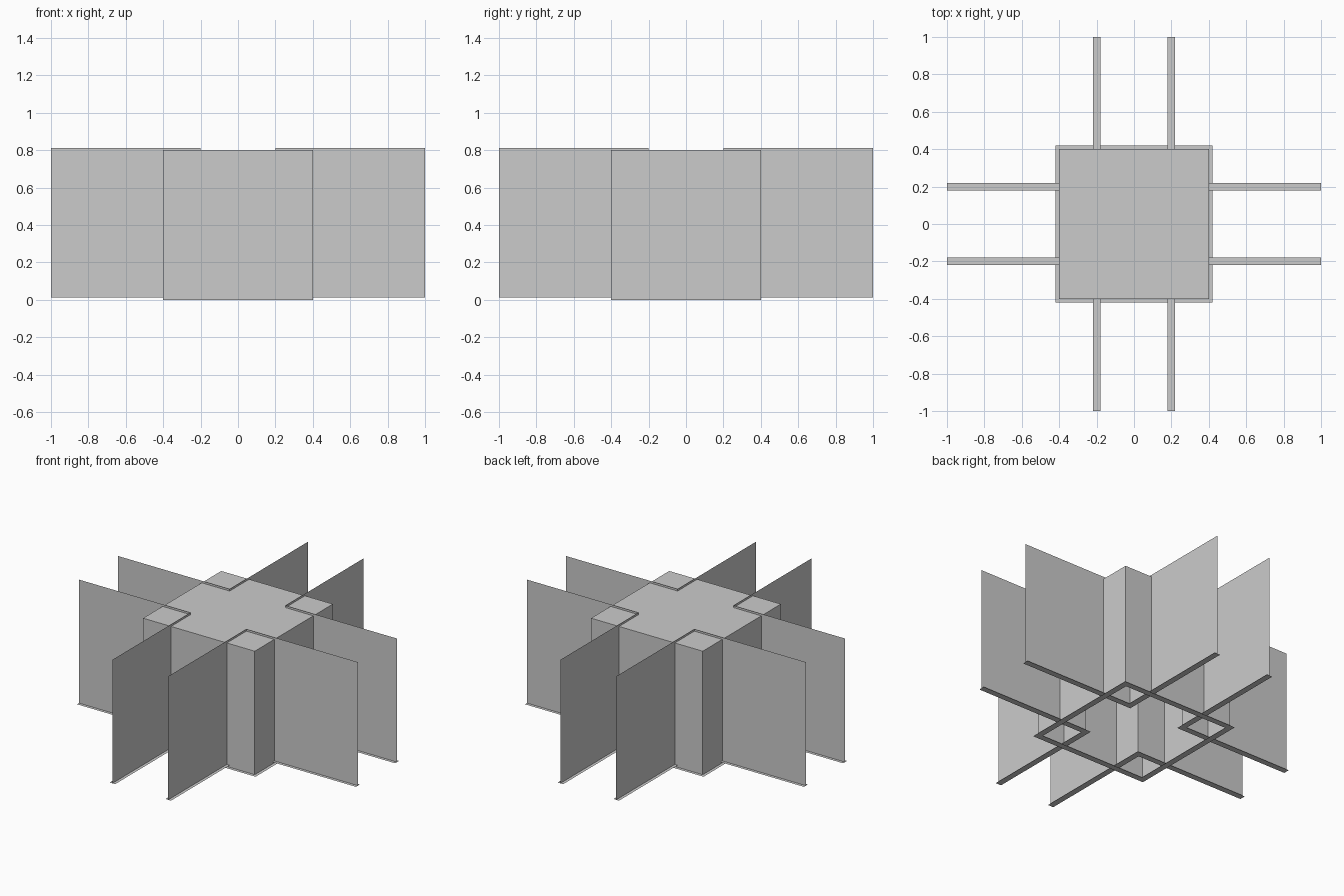
import bpy, bmesh
from mathutils import Vector

if "Cube" in bpy.data.objects:
    bpy.data.objects.remove(bpy.data.objects["Cube"])

H = 0.8      # wall height
HALF = 0.02  # half width of the flat foot strip
LIFT = 0.013 # raised walls sit slightly above the box


def wall_with_foot(name, path, z, closed=False, roof=False):
    """Thin upright wall along a path, with a flat mitred strip along its bottom."""
    bm = bmesh.new()
    pts = [Vector(p) for p in path]
    n = len(pts)
    low = [bm.verts.new((p.x, p.y, z)) for p in pts]
    high = [bm.verts.new((p.x, p.y, z + H)) for p in pts]
    inner, outer = [], []
    for i, p in enumerate(pts):
        # mitre direction from the normals of the neighbouring segments
        normals = []
        for a, b in ((i - 1, i), (i, i + 1)):
            if closed or (a >= 0 and b < n):
                d = (pts[b % n] - pts[a % n]).normalized()
                normals.append(Vector((d.y, -d.x)))
        m = sum(normals, Vector((0, 0)))
        if len(normals) == 2:
            m /= 1 + normals[0].dot(normals[1])
        for side, row in ((1, outer), (-1, inner)):
            q = p + m * HALF * side
            row.append(bm.verts.new((q.x, q.y, z)))
    for i in range(n if closed else n - 1):
        j = (i + 1) % n
        bm.faces.new((low[i], low[j], high[j], high[i]))
        bm.faces.new((inner[i], inner[j], low[j], low[i]))
        bm.faces.new((low[i], low[j], outer[j], outer[i]))
    if roof:
        bm.faces.new(high)
    mesh = bpy.data.meshes.new(name)
    bm.to_mesh(mesh)
    bm.free()
    obj = bpy.data.objects.new(name, mesh)
    bpy.context.collection.objects.link(obj)
    return obj


# central box: open underneath, closed on top
wall_with_foot("central_box", [(-.4, -.4), (.4, -.4), (.4, .4), (-.4, .4)], 0,
               closed=True, roof=True)

# four L-shaped walls, one in each corner
for sy, depth in ((-1, "front"), (1, "back")):
    for sx, side in ((-1, "left"), (1, "right")):
        path = [(sx, .2 * sy), (.2 * sx, .2 * sy), (.2 * sx, sy)]
        if sx * sy > 0:
            path.reverse()
        wall_with_foot(f"corner_wall_{depth}_{side}", path, LIFT)
